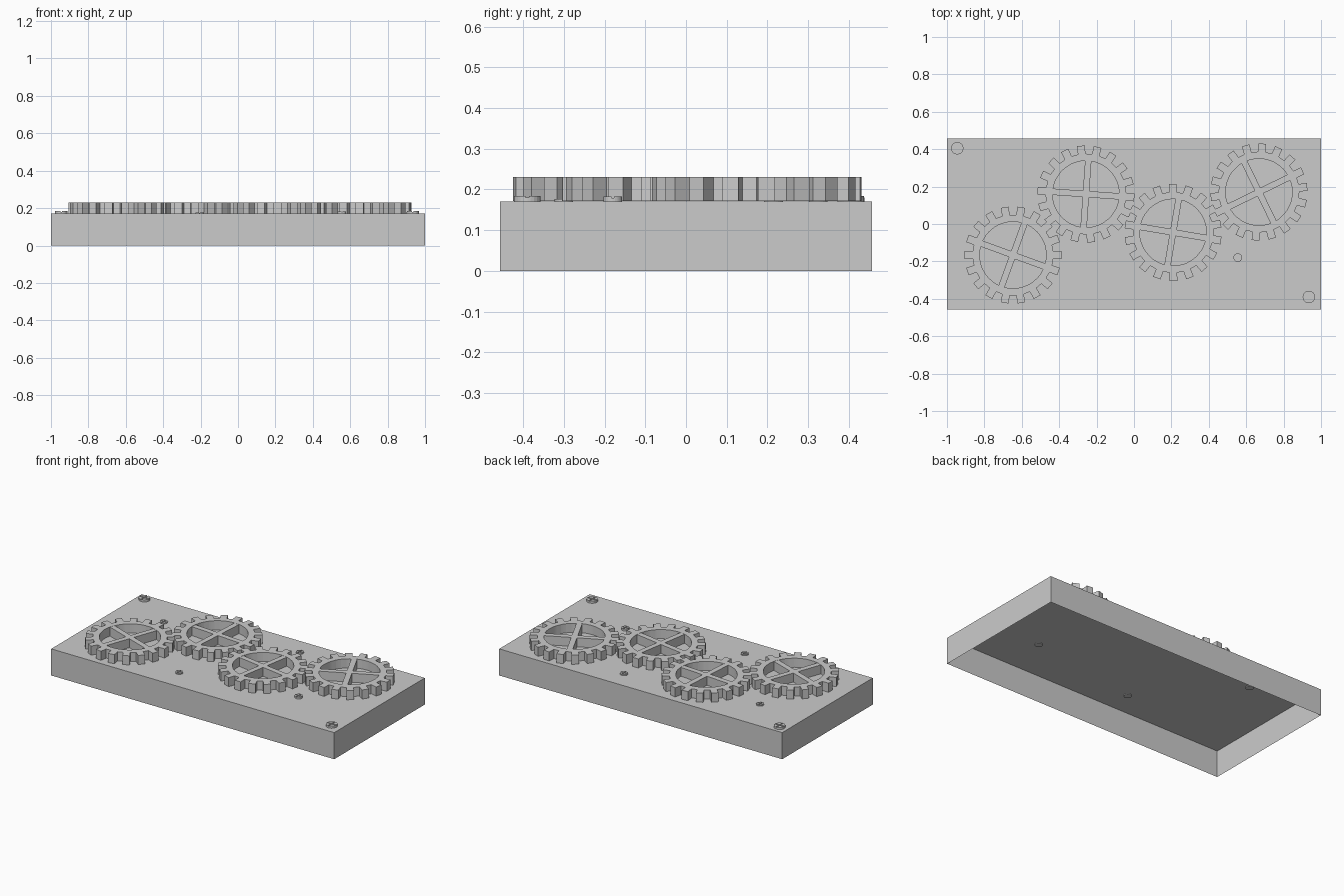
import bpy, bmesh, math

if "Cube" in bpy.data.objects:
    bpy.data.objects.remove(bpy.data.objects["Cube"])

grey = bpy.data.materials.new("plain_grey")
grey.diffuse_color = (0.6, 0.6, 0.6, 1)
grey.use_nodes = True
grey.node_tree.nodes["Principled BSDF"].inputs["Base Color"].default_value = grey.diffuse_color


def finish(name, bm, loc=(0, 0, 0), rot=0):
    me = bpy.data.meshes.new(name)
    bm.to_mesh(me)
    bm.free()
    me.materials.append(grey)
    ob = bpy.data.objects.new(name, me)
    ob.location = loc
    ob.rotation_euler.z = rot
    bpy.context.collection.objects.link(ob)
    return ob


def polar(r, a):
    return r * math.cos(a), r * math.sin(a)


def prism(bm, pts, z0, z1):
    lo = [bm.verts.new((x, y, z0)) for x, y in pts]
    hi = [bm.verts.new((x, y, z1)) for x, y in pts]
    bm.faces.new(lo[::-1])
    bm.faces.new(hi)
    n = len(pts)
    for i in range(n):
        j = (i + 1) % n
        bm.faces.new((lo[i], lo[j], hi[j], hi[i]))


# Open-bottomed base tray
bm = bmesh.new()
prism(bm, [(-1, -.457), (1, -.457), (1, .457), (-1, .457)], 0, .17)
bm.faces.ensure_lookup_table()
bmesh.ops.delete(bm, geom=[bm.faces[0]], context='FACES_ONLY')
finish("base_tray", bm)

# Gears: toothed rim with a four-armed spoke cross
Z0, Z1 = .172, .23
TEETH, R_TIP, R_ROOT, R_IN, W = 18, .26, .216, .178, .017


def gear(name, x, y, deg):
    bm = bmesh.new()
    outer, inner = [], []
    pitch = 2 * math.pi / TEETH
    for i in range(TEETH):
        for f, r in ((-.27, R_ROOT), (-.23, R_TIP), (.23, R_TIP), (.27, R_ROOT)):
            outer.append(polar(r, (i + f) * pitch))
        for f in (-.25, -.08, .08, .25):
            inner.append(polar(R_IN, (i + f) * pitch))
    rings = [[bm.verts.new((px, py, z)) for px, py in pts]
             for pts, z in ((outer, Z0), (outer, Z1), (inner, Z1), (inner, Z0))]
    n = len(outer)
    for k in range(4):
        a, b = rings[k], rings[(k + 1) % 4]
        for i in range(n):
            j = (i + 1) % n
            bm.faces.new((a[i], a[j], b[j], b[i]))
    L = R_IN + .004
    cross = []
    for k in range(4):
        c, s = math.cos(k * math.pi / 2), math.sin(k * math.pi / 2)
        for px, py in ((L, -W), (L, W), (W, W)):
            cross.append((px * c - py * s, px * s + py * c))
    prism(bm, cross, Z0, Z1 - .001)
    bmesh.ops.recalc_face_normals(bm, faces=bm.faces)
    finish(name, bm, (x, y, 0), math.radians(deg))


for i, g in enumerate([(-.647, -.166, -20), (-.257, .160, -4),
                       (.209, -.045, -9.6), (.668, .171, 26)]):
    gear(f"gear_{i + 1}", *g)


# Screw heads with a shallow cross slot
def screw(name, x, y, r, top):
    bm = bmesh.new()
    prism(bm, [polar(r, i * math.pi / 12) for i in range(24)], .165, top - .004)
    g = r * .12
    t0 = math.asin(g / r)
    for k in range(4):
        c, s = math.cos(k * math.pi / 2), math.sin(k * math.pi / 2)
        pts = [(g, g)] + [polar(r, t0 + (math.pi / 2 - 2 * t0) * i / 6) for i in range(7)]
        prism(bm, [(px * c - py * s, px * s + py * c) for px, py in pts], top - .004, top)
    finish(name, bm, (x, y, 0))


for i, p in enumerate([(-.945, .405, .033, .184), (.935, -.39, .033, .184),
                       (-.675, .215, .023, .177), (.21, .325, .023, .178),
                       (-.205, -.3, .023, .177), (.555, -.18, .023, .183)]):
    screw(f"screw_{i + 1}", *p)
